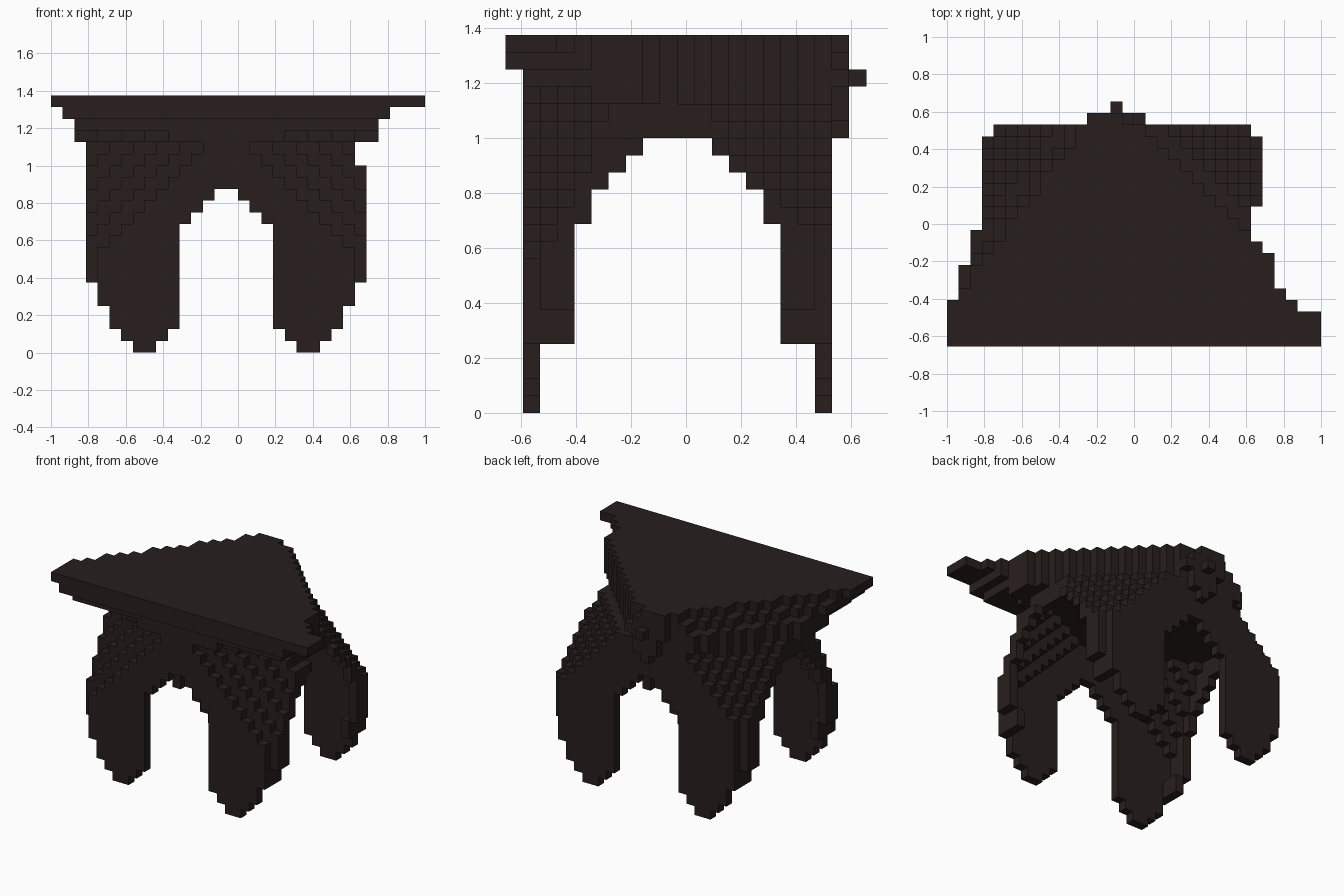
import bpy, bmesh

cube = bpy.data.objects.get("Cube")
if cube:
    bpy.data.objects.remove(cube, do_unlink=True)

S = 1 / 16                  # block size
NX, NY, NZ = 32, 21, 22     # grid of blocks
SLAB = 18                   # first layer of the canopy

mat = bpy.data.materials.new("dark_brown")
mat.use_nodes = True
COLOUR = (0.0205, 0.0134, 0.0128, 1)
mat.diffuse_color = COLOUR
mat.node_tree.nodes["Principled BSDF"].inputs["Base Color"].default_value = COLOUR


def local(i, j):
    """Offsets of a block centre from the middle of the vault."""
    return i - 14.5, j - 9.5


# Blunt back tip: first and last column in each layer
BACK_TIP = {16: (14, 14), 17: (13, 15), 18: (13, 15),
            19: (12, 16), 20: (12, 15), 21: (12, 14)}
# Canopy layers: widest column offset, and reach along the left edge
REACH = {18: 13, 19: 13, 20: 14, 21: 17}
LEFT_EDGE = {18: 12.2, 19: 12.2, 20: 11, 21: 10}


def back_tip(i, k):
    first, last = BACK_TIP.get(k, (1, 0))
    return first <= i <= last


def canopy(i, j, k):
    """Triangular slab that steps inwards below, wide at the front."""
    x, y = local(i, j)
    u = abs(x)
    if j == 19:
        return back_tip(i, k)
    if j > 18 or j < (0 if k >= 20 else 1) or u > REACH[k]:
        return False
    if k == 18 and u - 2 * y > 22:                # cut under the front corners
        return False
    if x < 0:
        return u + 0.75 * y <= LEFT_EDGE[k]
    if u > 15:                                    # square front tip
        return y <= -7.5
    return u + y <= (8 if u > 13 else 10)


def vault(i, j, k):
    """Solid body: a box whose four upper corners are cut at a slant."""
    x, y = local(i, j)
    u, v = abs(x), abs(y)
    if j == 19:
        return back_tip(i, k)
    if v > 9 or u > (11 if k < 6 or v > 8 else 12):
        return False
    if u > 11 and x > 0 and (k > 15 or v < 2):
        return False
    if y < 0:                                     # front corners are steeper
        return u + 2 * v + k <= 35.5
    return u + v + k <= (30 if x < 0 else 29)


def solid(i, j, k):
    if not (0 <= i < NX and 0 <= j < NY and k < NZ):
        return False
    return canopy(i, j, k) if k >= SLAB else vault(i, j, k)


SIDE_ARCH = [16, 16, 15, 14, 13, 11]              # opening heights from the middle
LEG_TIP = {4: 2, 5: 1, 6: 0, 7: 0, 8: 1, 9: 2, 10: 4}


def shell(i, j, k):
    """Vault hollowed to one block, opened by arches, with tapered feet."""
    if not vault(i, j, k):
        return False
    x, y = local(i, j)
    u, v = int(abs(x)), int(abs(y))
    if all(solid(i + a, j + b, k + c) for a, b, c in
           ((1, 0, 0), (-1, 0, 0), (0, 1, 0), (0, -1, 0), (0, 0, 1))):
        return False
    if u < 4 and k < 14 - u:
        return False
    if v < 6 and k < SIDE_ARCH[v]:
        return False
    if v == 8:
        return k >= LEG_TIP.get(u, 0)
    return k >= 4


def blocks(test, layers):
    return {(i, j, k) for i in range(NX) for j in range(NY) for k in layers
            if test(i, j, k)}


parts = {
    "arched_shell": blocks(shell, range(SLAB)),
    "canopy_slab": blocks(canopy, range(SLAB, NZ)),
    "back_knob": {(14, 20, 19)},
}
filled = set().union(*parts.values())


def build(name, cells):
    """Make one mesh from the outer faces of a set of blocks."""
    bm = bmesh.new()
    verts = {}

    def corner(p):
        if p not in verts:
            i, j, k = p
            verts[p] = bm.verts.new((-1 + i * S, -0.65625 + j * S, k * S))
        return verts[p]

    for cell in sorted(cells):
        for axis in range(3):
            for side in (0, 1):
                near = list(cell)
                near[axis] += 2 * side - 1
                if tuple(near) in filled:
                    continue
                ring = []
                for a, b in ((0, 0), (1, 0), (1, 1), (0, 1)):
                    p = list(cell)
                    p[axis] += side
                    p[(axis + 1) % 3] += a
                    p[(axis + 2) % 3] += b
                    ring.append(corner(tuple(p)))
                bm.faces.new(ring if side else ring[::-1])
    mesh = bpy.data.meshes.new(name)
    bm.to_mesh(mesh)
    bm.free()
    mesh.materials.append(mat)
    obj = bpy.data.objects.new(name, mesh)
    bpy.context.collection.objects.link(obj)


for part_name, part_cells in parts.items():
    build(part_name, part_cells)
